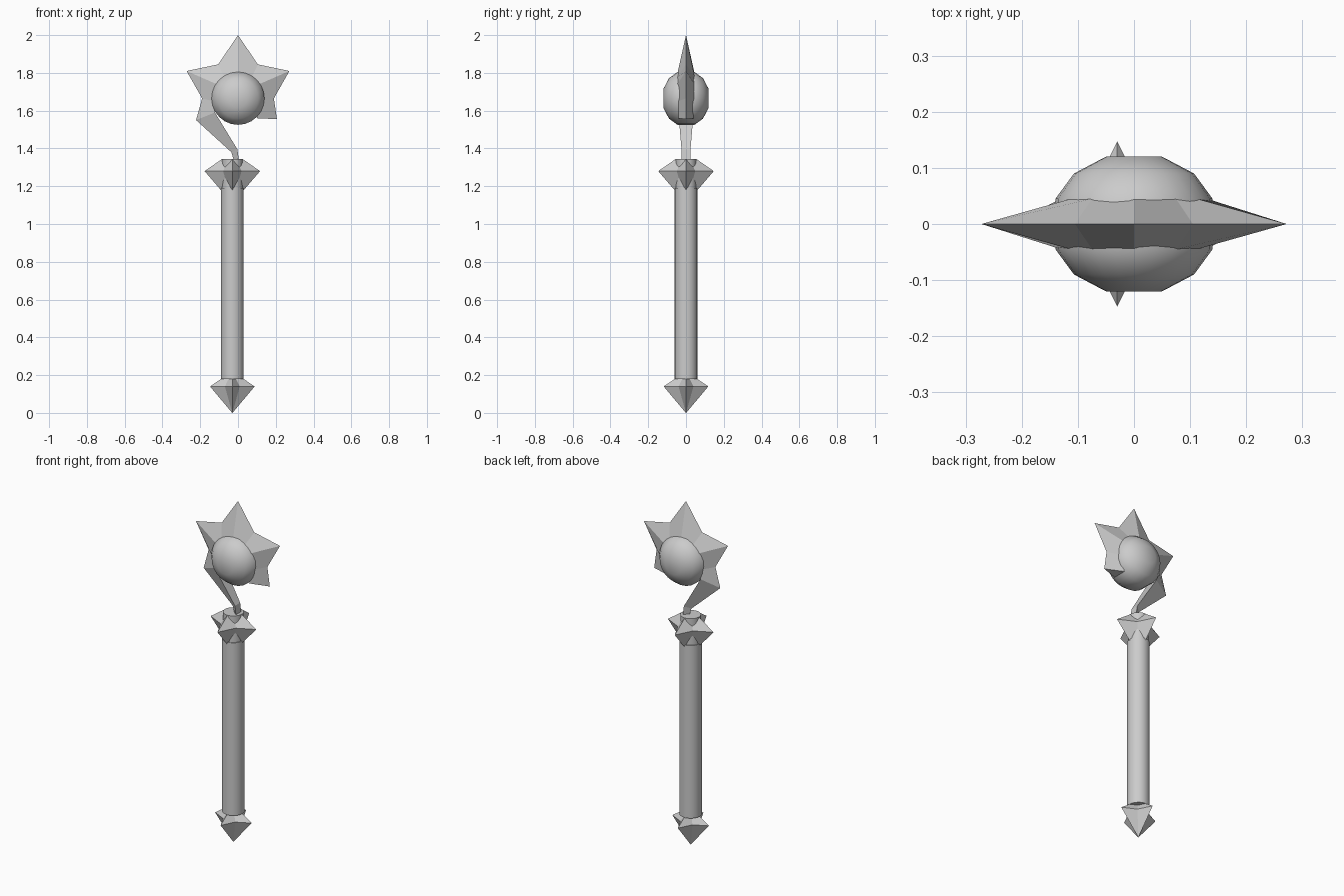
import bpy
import bmesh
from math import cos, sin, pi

if "Cube" in bpy.data.objects:
    bpy.data.objects.remove(bpy.data.objects["Cube"])

AXIS_X = -0.03   # the handle sits slightly left of the star


def make(name, verts, faces, smooth=False):
    bm = bmesh.new()
    vs = [bm.verts.new(v) for v in verts]
    for f in faces:
        bm.faces.new([vs[i] for i in f])
    bmesh.ops.recalc_face_normals(bm, faces=bm.faces)
    me = bpy.data.meshes.new(name)
    bm.to_mesh(me)
    bm.free()
    ob = bpy.data.objects.new(name, me)
    bpy.context.collection.objects.link(ob)
    if smooth:
        bpy.ops.object.select_all(action='DESELECT')
        ob.select_set(True)
        bpy.context.view_layer.objects.active = ob
        bpy.ops.object.shade_smooth_by_angle(angle=0.75)
    return ob


def loft(name, rings, smooth=False):
    """Skin equal-length rings of points and cap both ends."""
    n = len(rings[0])
    faces = [[r * n + i, r * n + (i + 1) % n, (r + 1) * n + (i + 1) % n, (r + 1) * n + i]
             for r in range(len(rings) - 1) for i in range(n)]
    faces += [list(range(n)), [(len(rings) - 1) * n + i for i in range(n)]]
    return make(name, [p for ring in rings for p in ring], faces, smooth)


def star_ring(r, z):
    """Four-pointed star cross-section, valleys at 0.47 of the tip radius."""
    return [(AXIS_X + r * (1, 0.47)[i % 2] * cos(i * pi / 4),
             r * (1, 0.47)[i % 2] * sin(i * pi / 4), z) for i in range(8)]


def circle(r, z, n=24):
    return [(AXIS_X + r * cos(2 * pi * i / n), r * sin(2 * pi * i / n), z) for i in range(n)]


# Handle
loft("handle_shaft", [circle(0.06, 0.18), circle(0.06, 1.19)], True)
loft("collar_core", [circle(0.055, 1.18), circle(0.055, 1.345)], True)

# Star-section pommel and collar
loft("pommel", [star_ring(0.001, 0.0), star_ring(0.118, 0.14), star_ring(0.055, 0.183)])
loft("collar", [star_ring(0.055, 1.173), star_ring(0.147, 1.28), star_ring(0.053, 1.345)])

# Round orb, turned about the y axis
orb = [(0.05, -0.12), (0.107, -0.09), (0.14, -0.045),
       (0.14, 0.045), (0.107, 0.09), (0.05, 0.12)]
loft("orb", [[(r * cos(2 * pi * i / 24), y, 1.665 + r * sin(2 * pi * i / 24))
              for i in range(24)] for r, y in orb], True)

# Star blade: sharp outer edge, thick inner edge, tail curling to the collar
# columns: outer x, outer z, inner x, inner z, inner half thickness
blade = [
    (0.206, 1.555, 0.10, 1.56, 0.040),
    (0.190, 1.665, 0.130, 1.65, 0.045),
    (0.272, 1.810, 0.112, 1.74, 0.045),
    (0.105, 1.845, 0.075, 1.78, 0.045),
    (0.000, 2.000, 0.000, 1.80, 0.045),
    (-0.105, 1.845, -0.075, 1.78, 0.045),
    (-0.272, 1.810, -0.112, 1.74, 0.045),
    (-0.190, 1.665, -0.130, 1.65, 0.045),
    (-0.222, 1.550, -0.122, 1.59, 0.040),
    (-0.035, 1.380, -0.003, 1.395, 0.024),
    (-0.022, 1.335, 0.005, 1.335, 0.024),
]
loft("star_blade", [[(ox, 0, oz), (ix, -t, iz), (ix, t, iz)] for ox, oz, ix, iz, t in blade])
